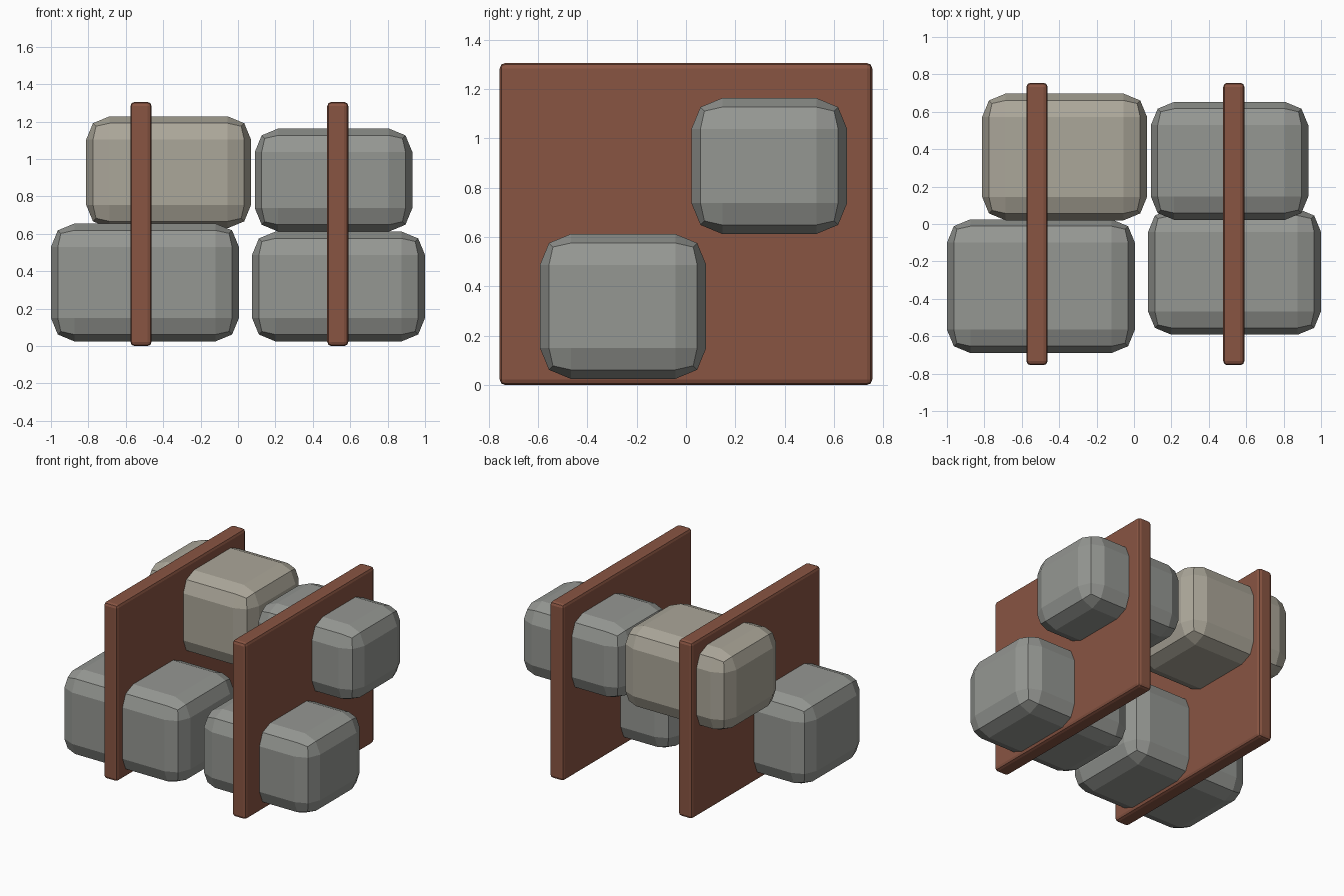
import bpy
import bmesh
from mathutils import Vector

if "Cube" in bpy.data.objects:
    bpy.data.objects.remove(bpy.data.objects["Cube"])


def material(name, rgb):
    mat = bpy.data.materials.new(name)
    mat.diffuse_color = (*rgb, 1)
    mat.use_nodes = True
    mat.node_tree.nodes["Principled BSDF"].inputs["Base Color"].default_value = mat.diffuse_color
    return mat


def bevelled_box(name, lo, hi, bevel, mat):
    """Box between two corners with a two-segment rounded bevel."""
    lo, hi = Vector(lo), Vector(hi)
    bm = bmesh.new()
    bmesh.ops.create_cube(bm, size=1)
    bmesh.ops.scale(bm, vec=hi - lo, verts=bm.verts)
    bmesh.ops.bevel(bm, geom=bm.edges[:], offset=bevel, offset_type='OFFSET',
                    segments=2, profile=0.5, affect='EDGES')
    mesh = bpy.data.meshes.new(name)
    bm.to_mesh(mesh)
    bm.free()
    mesh.materials.append(mat)
    obj = bpy.data.objects.new(name, mesh)
    obj.location = (lo + hi) / 2
    bpy.context.collection.objects.link(obj)
    return obj


brown = material("brown_board", (0.25, 0.09, 0.055))
grey = material("grey_stone", (0.30, 0.31, 0.29))
tan = material("tan_stone", (0.41, 0.385, 0.32))

# Upright boards
for side, x in (("left", -0.575), ("right", 0.477)):
    bevelled_box(f"{side}_board", (x, -0.755, 0), (x + 0.113, 0.755, 1.305), 0.022, brown)

# Rounded stones pushed through the boards
stones = [
    ("lower_left_stone", (-1.0, -0.69, 0.025), (0.005, 0.025, 0.655), grey),
    ("lower_right_stone", (0.075, -0.592, 0.025), (1.0, 0.082, 0.612), grey),
    ("upper_left_stone", (-0.812, 0.02, 0.63), (0.07, 0.697, 1.228), tan),
    ("upper_right_stone", (0.09, 0.022, 0.612), (0.932, 0.653, 1.163), grey),
]
for name, lo, hi, mat in stones:
    bevelled_box(name, lo, hi, 0.125, mat)
